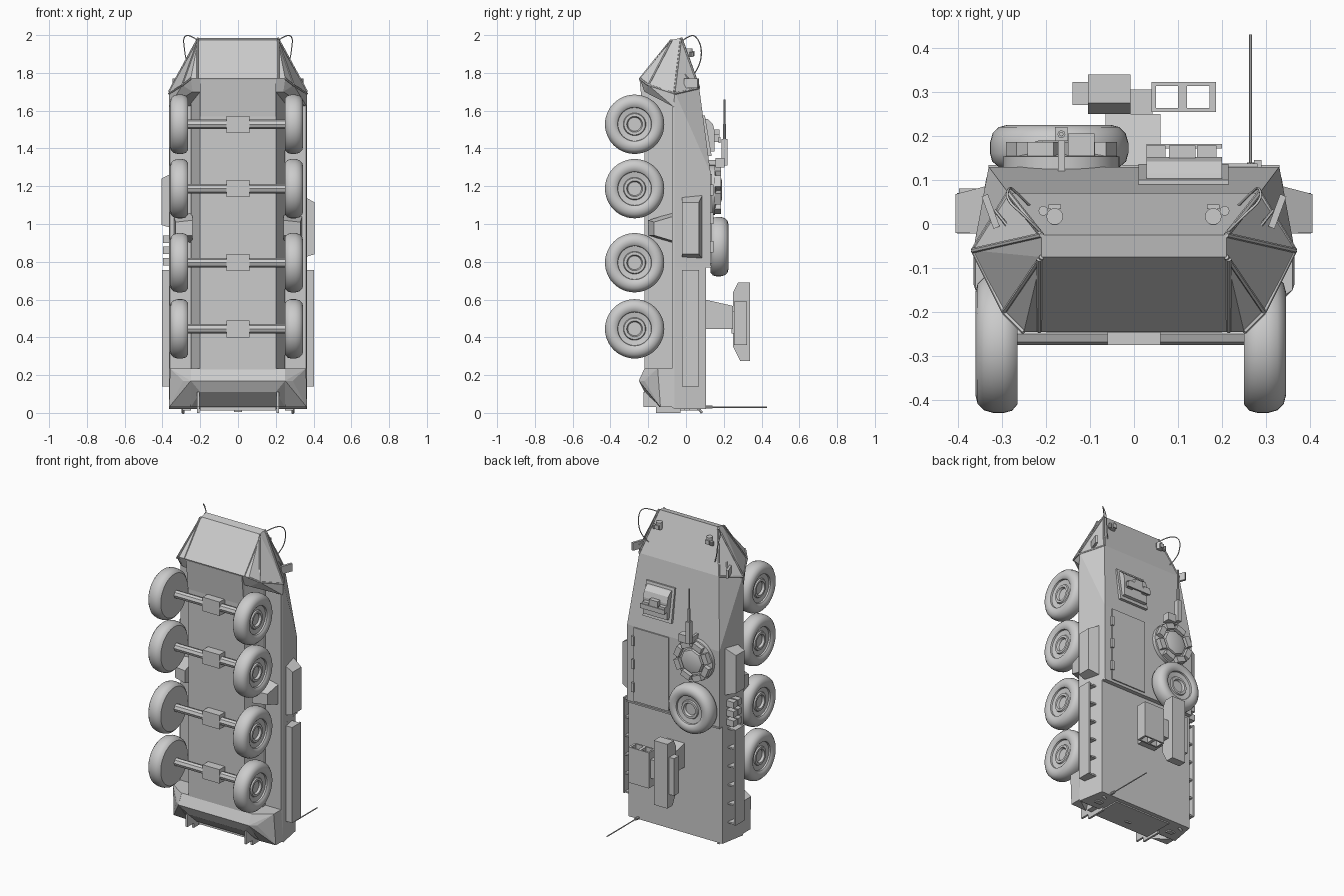
import bpy, bmesh, math
from mathutils import Vector, Matrix


def finish(name, bm, smooth=False):
    bmesh.ops.recalc_face_normals(bm, faces=bm.faces)
    me = bpy.data.meshes.new(name)
    bm.to_mesh(me)
    bm.free()
    ob = bpy.data.objects.new(name, me)
    bpy.context.collection.objects.link(ob)
    if smooth:
        bpy.ops.object.select_all(action='DESELECT')
        ob.select_set(True)
        bpy.context.view_layer.objects.active = ob
        bpy.ops.object.shade_smooth_by_angle(angle=math.radians(35))
    return ob


def hull(name, pts, mirror=False):
    """Flat-plated solid around points, optionally mirrored in x."""
    bm = bmesh.new()
    for x, y, z in pts:
        bm.verts.new((x, y, z))
        if mirror:
            bm.verts.new((-x, y, z))
    bmesh.ops.convex_hull(bm, input=bm.verts)
    bmesh.ops.dissolve_limit(bm, angle_limit=0.02, verts=bm.verts, edges=bm.edges)
    return finish(name, bm)


def prism(name, x0, x1, yz):
    return hull(name, [(x, y, z) for x in (x0, x1) for y, z in yz])


def box(name, x0, x1, y0, y1, z0, z1):
    return prism(name, x0, x1, [(y0, z0), (y0, z1), (y1, z0), (y1, z1)])


def lathe(name, prof, origin, axis, n=48):
    """Revolve (radius, offset) pairs about an axis."""
    bm = bmesh.new()
    vs = [bm.verts.new((r, 0, a)) for r, a in prof]
    es = [bm.edges.new(e) for e in zip(vs, vs[1:])]
    bmesh.ops.spin(bm, geom=vs + es, cent=(0, 0, 0), axis=(0, 0, 1), angle=2 * math.pi, steps=n)
    bmesh.ops.remove_doubles(bm, verts=bm.verts, dist=1e-5)
    rot = Vector(axis).to_track_quat('Z', 'Y').to_matrix().to_4x4()
    bm.transform(Matrix.Translation(origin) @ rot)
    return finish(name, bm, True)


def bar(name, p, q, r, n=8):
    p, q = Vector(p), Vector(q)
    L = (q - p).length
    return lathe(name, [(0, 0), (r, 0), (r, L), (0, L)], p, q - p, n)


def wire(name, pts, r):
    cu = bpy.data.curves.new(name, 'CURVE')
    cu.dimensions = '3D'
    cu.bevel_depth, cu.bevel_resolution, cu.resolution_u = r, 1, 6
    sp = cu.splines.new('NURBS')
    sp.points.add(len(pts) - 1)
    for p, c in zip(sp.points, pts):
        p.co = (*c, 1)
    sp.use_endpoint_u, sp.order_u = True, 3
    ob = bpy.data.objects.new(name, cu)
    bpy.context.collection.objects.link(ob)


# Armoured body: bow wedge, front upper body, rear upper body, belly, tail
hull('bow', [(.21, -.075, 1.975), (.21, -.025, 1.985), (.25, -.245, 1.77), (.295, -.2, 1.735),
             (.365, -.06, 1.70), (.285, .07, 1.72), (.24, -.22, 1.70), (.365, -.065, 1.62)], True)
hull('upper_body_front', [(.365, -.06, 1.70), (.365, -.06, .775), (.33, .13, 1.27), (.33, .13, .775),
                          (.285, .07, 1.72), (.25, -.06, 1.72), (.36, -.075, .775), (.36, -.075, 1.62)], True)
hull('upper_body_rear', [(.365, -.06, .02), (.365, -.06, .775), (.335, .107, .02), (.335, .107, .775),
                         (.36, -.075, .775), (.36, -.075, .03)], True)
hull('belly', [(.2, -.22, .2), (.2, -.22, 1.72), (.25, -.1, .1), (.25, -.1, 1.72),
               (.25, -.06, .1), (.25, -.06, 1.72)], True)
hull('tail_lower', [(.25, -.218, .235), (.25, -.25, .17), (.2, -.22, .11), (.25, -.13, .03),
                    (.25, -.06, .03), (.25, -.06, .235)], True)
box('roof_panel', .03, .28, .125, .137, .79, 1.265)
for z in (.88, 1.03, 1.18):
    box('roof_hinge', .272, .29, .125, .145, z - .03, z + .03)
box('roof_step_seam', -.33, .33, .1, .134, .77, .78)
box('rear_door', -.2, .2, -.12, .08, .012, .03)
box('rear_door_handle', -.02, .02, -.06, -.05, .004, .02)
hull('belly_front_plate', [(.2, -.226, 1.57), (.12, -.226, 1.64), (.2, -.246, 1.765), (.2, -.2, 1.57),
                           (.2, -.2, 1.765)], True)

# Axle boxes and wheels
tyre = [(0, 0), (.138, 0), (.152, .012), (.157, .03), (.157, .055), (.151, .076), (.137, .09), (.118, .095),
        (.1, .092), (.09, .085), (.088, .075), (.06, .07), (.056, .078), (.042, .078), (.036, .064), (0, .064)]
for z in (.445, .795, 1.187, 1.528):
    box('axle_box', -.06, .06, -.275, -.2, z - .045, z + .045)
    lathe('wheel_right', tyre, (.25, -.272, z), (1, 0, 0))
    lathe('wheel_left', tyre, (-.265, -.272, z), (-1, 0, 0))
    bar('axle', (-.27, -.25, z), (.26, -.25, z), .025)
lathe('spare_wheel', tyre, (-.17, .13, .88), (0, 1, 0))

# Paired parts on each side
for s in (1, -1):
    def m(pts):
        return [(s * x, y, z) for x, y, z in pts]
    hull('rear_mudguard', m([(.25, -.25, .17), (.25, -.22, .235), (.29, -.22, .17), (.36, -.15, .235),
                             (.365, -.135, .03), (.25, -.14, .03), (.365, -.06, .03), (.36, -.06, .235),
                             (.25, -.06, .235)]))
    hull('middle_step', m([(.24, -.07, 1.06), (.24, -.07, .9), (.34, -.07, 1.04), (.34, -.07, .91),
                           (.24, -.2, 1.02), (.24, -.2, .94), (.33, -.17, 1.01), (.33, -.17, .94)]))
    # Open stowage tray with dividers
    box('tray_wall', *sorted((s * .392, s * .402)), -.02, .07, .14, .757)
    box('tray_floor', *sorted((s * .35, s * .402)), -.022, -.012, .14, .757)
    for i in range(6):
        z = .14 + i * .121
        box('tray_divider', *sorted((s * .335, s * .396)), -.02, .062, z, z + .01)
    # Bow edge trims
    for p, q in (((.215, -.08, 1.973), (.215, -.243, 1.77)), ((.21, -.025, 1.985), (.285, .07, 1.72)),
                 ((.21, -.025, 1.985), (.365, -.06, 1.70)), ((.21, -.075, 1.975), (.295, -.2, 1.735)),
                 ((.295, -.2, 1.735), (.365, -.06, 1.69)), ((.285, .07, 1.72), (.365, -.06, 1.69)),
                 ((.25, -.245, 1.77), (.295, -.2, 1.735))):
        bar('bow_trim', *m([p, q]), .006, 6)
    # Headlight cluster
    x = s * .18
    bar('headlight', (x, .017, 1.885), (x, .017, 1.93), .019, 14)
    bar('headlight_stalk', (x, -.01, 1.89), (x, .02, 1.9), .008)
    bar('marker_light', (x + s * .026, .03, 1.885), (x + s * .026, .03, 1.91), .011, 10)
    box('headlight_cap', x - .014, x + .014, .034, .044, 1.89, 1.915)
    # Mirror with arms and looped marker wire
    hull('mirror', m([(x + dx, y + dy, z) for x, y in ((.305, -.005), (.332, .068))
                      for dx, dy in ((0, 0), (.014, -.006)) for z in (1.72, 1.77)]))
    bar('mirror_arm', *m([(.275, -.02, 1.81), (.315, .03, 1.75)]), .004, 6)
    bar('mirror_brace', *m([(.26, .05, 1.77), (.29, -.02, 1.79)]), .004, 6)
    wire('marker_wire', m([(.21, -.02, 1.97), (.25, .02, 2.0), (.29, .055, 1.995), (.285, .085, 1.93),
                           (.27, .075, 1.84), (.235, .04, 1.79)]), .003)
    # Tail brackets and lights
    box('tail_bracket', *sorted((s * .203, s * .216)), -.16, -.03, .0, .06)
    box('tail_bracket_lower', *sorted((s * .203, s * .216)), -.225, -.16, .03, .11)
    box('tail_light', *sorted((s * .25, s * .295)), -.01, .02, .012, .03)
    bar('tail_hook', *m([(.29, .05, .04), (.29, .085, .0)]), .008, 6)


# Chamfered side boxes and smoke dischargers
def side_box(name, s, z0, z1):
    hull(name, [(s * .34, y, z) for y in (-.022, .085) for z in (z0, z1)] +
         [(s * .405, y, z) for y in (-.02, .068) for z in (z0 + .02, z1 - .035)])


side_box('side_box_right', 1, .82, 1.15)
side_box('side_box_left', -1, .975, 1.275)
for z in (.80, .86, .92):
    for y in (.0, .045):
        box('smoke_discharger', -.398, -.345, y, y + .036, z - .02, z + .02)

# Driver hatch on the sloping roof
prism('hatch_base', .01, .215, [(.08, 1.575), (.1, 1.575), (.136, 1.36), (.1, 1.36)])
prism('hatch_hood', .028, .2, [(.09, 1.56), (.115, 1.555), (.142, 1.53), (.152, 1.49), (.152, 1.385), (.11, 1.38)])
for x, z, w in ((.05, 1.455, .022), (.11, 1.48, .03), (.165, 1.455, .022)):
    box('hatch_periscope', x - w, x + w, .145, .178, z - .02, z + .02)
box('hatch_rim', .028, .2, .172, .182, 1.43, 1.46)

# Commander cupola: ring, periscope blocks, octagonal lid
lathe('cupola_ring', [(0, 0), (.132, 0), (.132, .028), (.1, .034), (0, .034)], (-.165, .125, 1.18), (0, 1, 0), 32)
for i in range(8):
    a = math.pi / 4 * (i + .5)
    ob = box('cupola_periscope', -.032, .032, .0, .036, -.018, .018)
    ob.location = (-.165 + .105 * math.sin(a), .15, 1.18 + .105 * math.cos(a))
    ob.rotation_euler = (0, a, 0)
lathe('cupola_lid', [(0, 0), (.08, 0), (.075, .03), (.05, .038), (0, .038)], (-.165, .152, 1.18), (0, 1, 0), 8)

# Machine gun
box('gun_mount', -.173, -.157, .12, .19, 1.3, 1.34)
box('gun_body', -.179, -.151, .188, .22, 1.31, 1.45)
box('gun_ammo', -.15, -.09, .155, .205, 1.3, 1.35)
bar('gun_barrel', (-.165, .204, 1.45), (-.165, .204, 1.66), .005)
bar('gun_sleeve', (-.165, .204, 1.45), (-.165, .204, 1.53), .009)

# Raised launcher: arm, sensor housing, twin square tubes
prism('launcher_arm', -.065, .06, [(.1, .6), (.1, .444), (.25, .566), (.25, .444)])
box('launcher_link', -.01, .042, .24, .305, .42, .54)
prism('sensor_housing', -.105, -.008, [(.275, .69), (.34, .69), (.34, .275), (.287, .275), (.25, .35), (.25, .64)])
box('sensor_side', -.14, -.1, .27, .322, .36, .6)
for x0, x1 in ((.04, .05), (.1, .12), (.172, .186)):
    box('tube_wall', x0, x1, .255, .322, .36, .59)
for y0, y1 in ((.254, .264), (.313, .323)):
    box('tube_plate', .04, .186, y0, y1, .36, .59)

# Rear antenna
bar('antenna_base', (.265, .07, .03), (.265, .14, .03), .008)
bar('antenna', (.265, .13, .03), (.265, .43, .03), .0035, 6)
